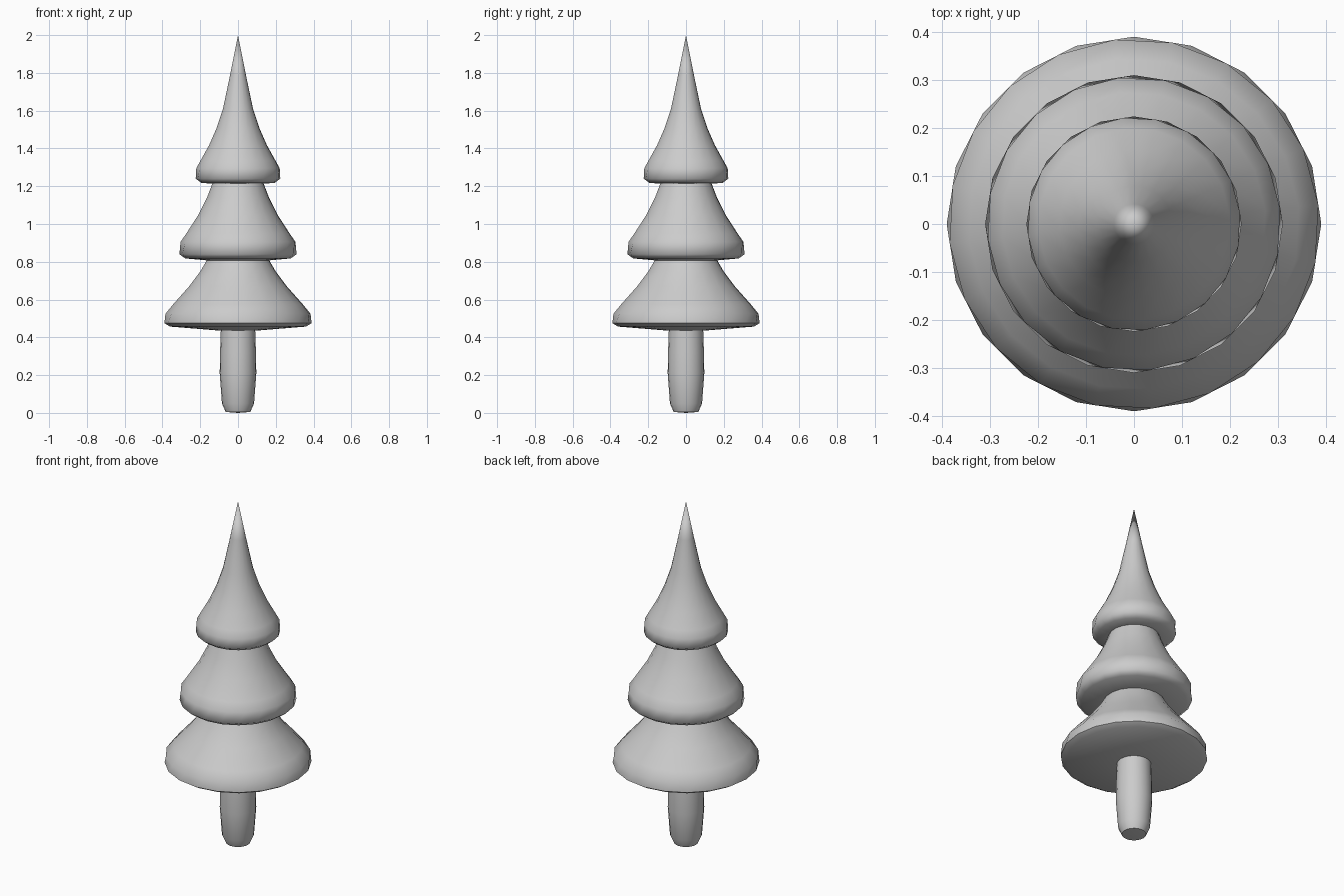
import bpy, bmesh, math

if "Cube" in bpy.data.objects:
    bpy.data.objects.remove(bpy.data.objects["Cube"])


def lathe(name, profile, sides=20, angle=60):
    """Spin (radius, height, twist degrees) rings into one closed solid."""
    bm = bmesh.new()
    rings = []
    for r, z, twist in profile:
        if r == 0:
            rings.append([bm.verts.new((0, 0, z))] * sides)
            continue
        ring = []
        for i in range(sides):
            a = 2 * math.pi * i / sides + math.radians(twist)
            ring.append(bm.verts.new((r * math.cos(a), r * math.sin(a), z)))
        rings.append(ring)
    for low, high in zip(rings, rings[1:]):
        for i in range(sides):
            j = (i + 1) % sides
            quad = list(dict.fromkeys([low[i], low[j], high[j], high[i]]))
            bm.faces.new(quad)
    bmesh.ops.recalc_face_normals(bm, faces=bm.faces)
    mesh = bpy.data.meshes.new(name)
    bm.to_mesh(mesh)
    bm.free()
    obj = bpy.data.objects.new(name, mesh)
    bpy.context.collection.objects.link(obj)
    bpy.ops.object.select_all(action='DESELECT')
    obj.select_set(True)
    bpy.context.view_layer.objects.active = obj
    bpy.ops.object.shade_smooth_by_angle(angle=math.radians(angle))
    return obj


# Trunk with a rounded foot
lathe("trunk", [(0, 0, 0), (0.065, 0.005, 0), (0.085, 0.05, 0),
                (0.097, 0.21, 0), (0.095, 0.32, 0), (0.09, 0.47, 0), (0, 0.47, 0)])

# Branch tiers: underside, pleated rim (twisted lower ring), flared skirt
lathe("lower_branches", [(0, 0.435, 0), (0.09, 0.435, 0), (0.36, 0.457, 0),
                         (0.39, 0.475, 0), (0.386, 0.525, 6), (0.345, 0.575, 6),
                         (0.26, 0.67, 6), (0.20, 0.75, 6), (0.165, 0.81, 6),
                         (0.13, 0.87, 6), (0, 0.87, 6)])
lathe("middle_branches", [(0, 0.805, 0), (0.14, 0.805, 0), (0.28, 0.818, 0),
                          (0.31, 0.84, 0), (0.306, 0.905, 6), (0.275, 0.95, 6),
                          (0.21, 1.05, 6), (0.165, 1.14, 6), (0.138, 1.21, 6),
                          (0.11, 1.28, 6), (0, 1.28, 6)])
lathe("top_branches", [(0, 1.212, 0), (0.12, 1.212, 0), (0.195, 1.218, 0),
                       (0.224, 1.24, 0), (0.222, 1.295, 6), (0.20, 1.335, 6),
                       (0.155, 1.415, 6), (0.115, 1.505, 6), (0.08, 1.61, 6),
                       (0.042, 1.79, 6), (0, 2.0, 6)])
